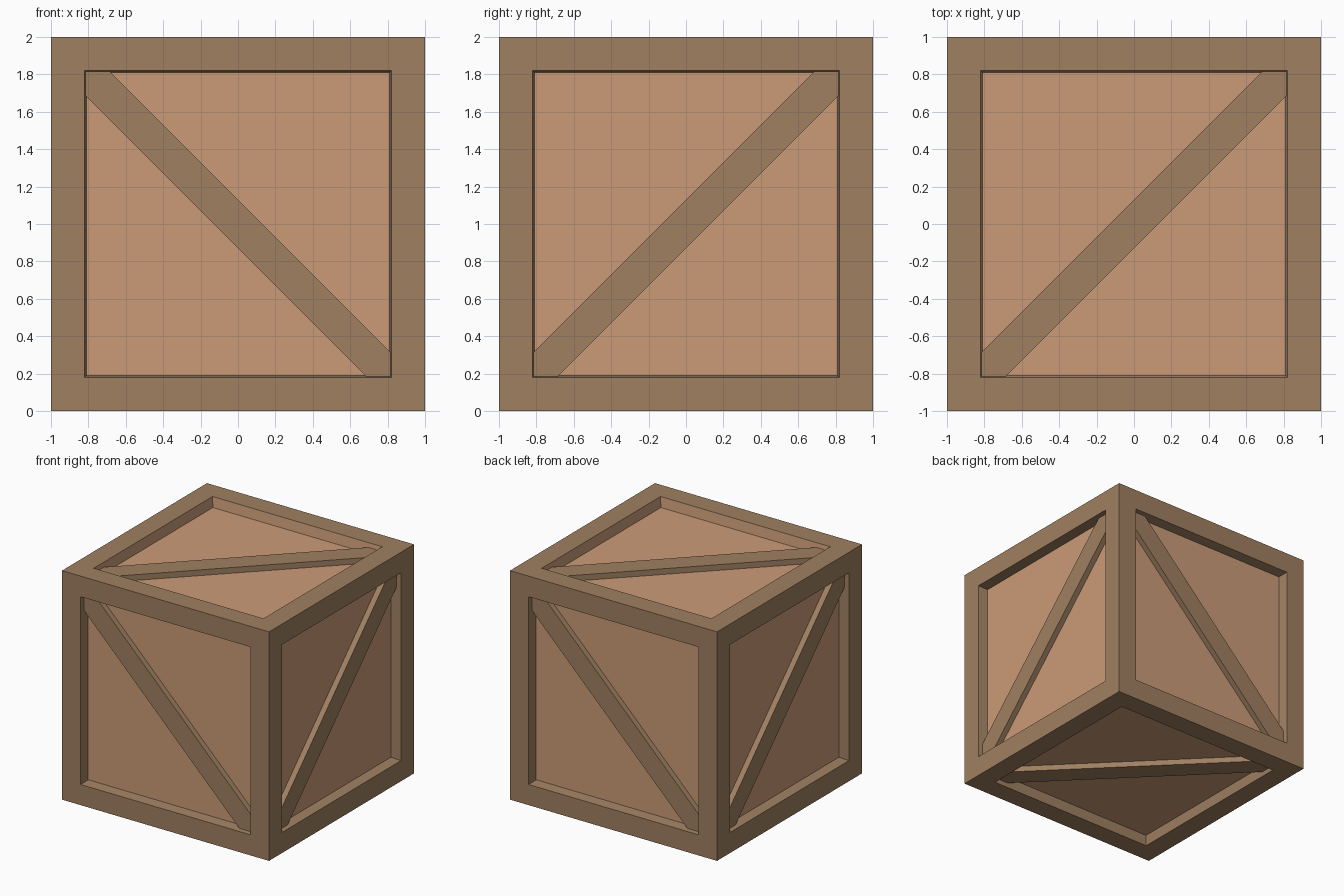
import bpy
import bmesh
from mathutils import Vector, Matrix

cube = bpy.data.objects.get("Cube")
if cube:
    bpy.data.objects.remove(cube, do_unlink=True)


def make_material(name, rgb):
    mat = bpy.data.materials.new(name)
    mat.use_nodes = True
    color = (*rgb, 1.0)
    mat.diffuse_color = color
    mat.node_tree.nodes["Principled BSDF"].inputs["Base Color"].default_value = color
    return mat


def make_object(name, bm, materials):
    bmesh.ops.recalc_face_normals(bm, faces=bm.faces)
    mesh = bpy.data.meshes.new(name)
    bm.to_mesh(mesh)
    bm.free()
    for mat in materials:
        mesh.materials.append(mat)
    obj = bpy.data.objects.new(name, mesh)
    bpy.context.collection.objects.link(obj)
    return obj


dark_wood = make_material("dark_wood", (0.35, 0.216, 0.12))
light_wood = make_material("light_wood", (0.60, 0.33, 0.188))

BORDER = 0.18
RECESS = 0.09
INNER = 1 - BORDER
CENTRE = Vector((0, 0, 1))

# Crate body: a cube whose six sides are framed and sunk to form panels
bm = bmesh.new()
bmesh.ops.create_cube(bm, size=2, matrix=Matrix.Translation(CENTRE))
panels = bm.faces[:]
bmesh.ops.inset_individual(bm, faces=panels, thickness=BORDER, use_even_offset=True)
walls = bmesh.ops.inset_individual(
    bm, faces=panels, thickness=0.01, depth=-RECESS, use_even_offset=True)["faces"]
for face in panels:
    face.material_index = 1
# The walls of the lid recess match the panel
for face in walls:
    if face not in panels and face.calc_center_median().z > 1.9:
        if all(v.co.z > 1.9 for v in face.verts):
            face.material_index = 1
make_object("crate_body", bm, [dark_wood, light_wood])


# Diagonal brace: a mitred board lying between two opposite frame corners
def make_brace(name, u, v):
    u, v = Vector(u), Vector(v)
    n = u.cross(v)
    a, b = INNER, INNER - 0.13
    outline = [(a, a), (b, a), (-a, -b), (-a, -a), (-b, -a), (a, b)]
    bm = bmesh.new()
    base = [bm.verts.new(CENTRE + u * p + v * q + n * 0.9) for p, q in outline]
    face = bm.faces.new(base)
    top = bmesh.ops.extrude_face_region(bm, geom=[face])["geom"]
    moved = [g for g in top if isinstance(g, bmesh.types.BMVert)]
    bmesh.ops.translate(bm, verts=moved, vec=n * 0.06)
    make_object(name, bm, [dark_wood])


X, Y, Z = Vector((1, 0, 0)), Vector((0, 1, 0)), Vector((0, 0, 1))
make_brace("top_brace", X, Y)
make_brace("bottom_brace", X, -Y)
make_brace("front_brace", Z, -X)
make_brace("back_brace", Z, X)
make_brace("left_brace", Y, Z)
make_brace("right_brace", -Y, Z)
